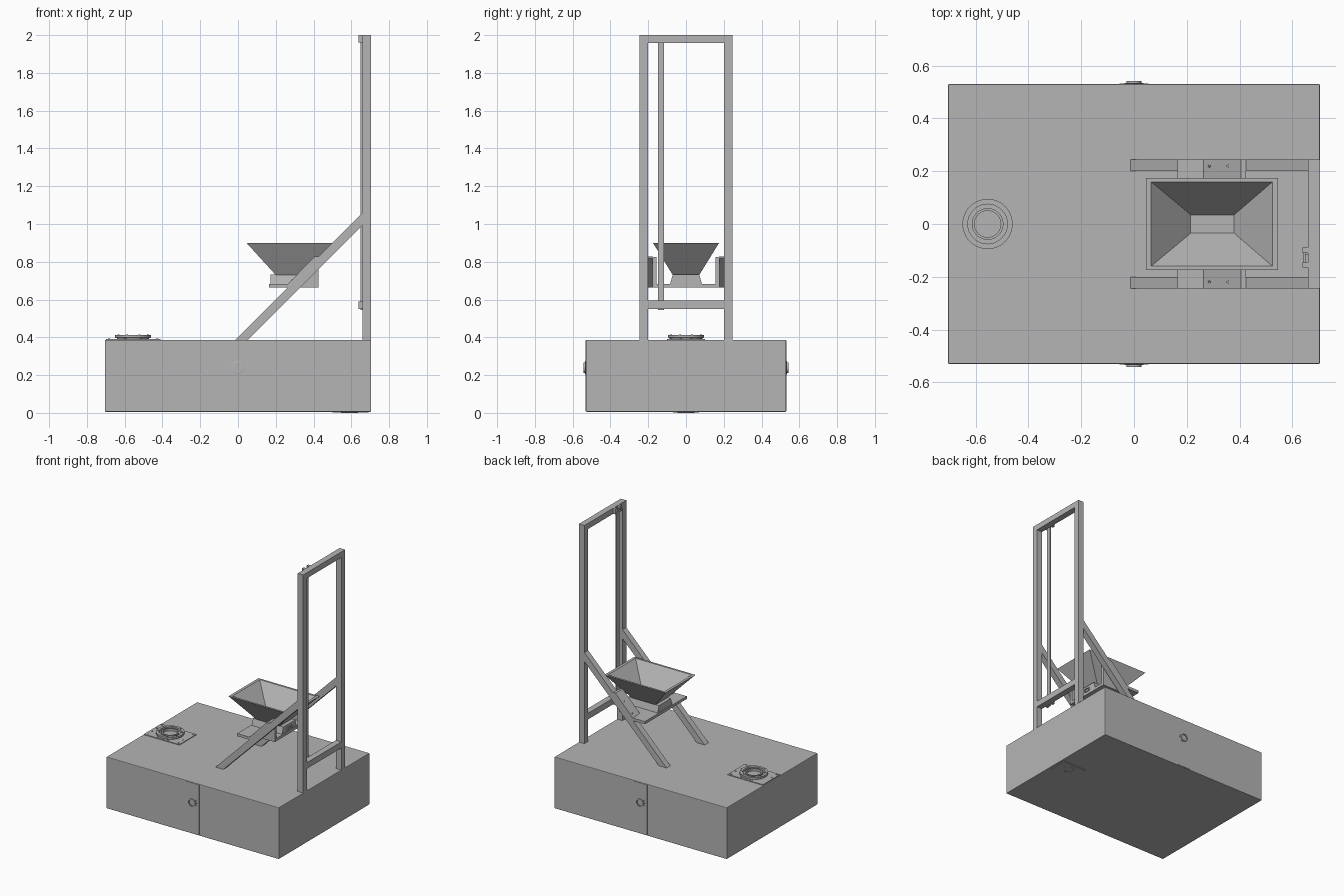
import bpy, bmesh
from math import sin, cos, pi
from mathutils import Matrix

old = bpy.data.objects.get("Cube")
if old:
    bpy.data.objects.remove(old)

# One plain grey for the whole machine
GREY = (0.46, 0.46, 0.46, 1)
grey = bpy.data.materials.new("plain_grey")
grey.use_nodes = True
grey.diffuse_color = GREY
grey.node_tree.nodes["Principled BSDF"].inputs["Base Color"].default_value = GREY


def finish(name, bm, smooth=False):
    bmesh.ops.recalc_face_normals(bm, faces=bm.faces)
    mesh = bpy.data.meshes.new(name)
    bm.to_mesh(mesh)
    bm.free()
    mesh.materials.append(grey)
    ob = bpy.data.objects.new(name, mesh)
    bpy.context.collection.objects.link(ob)
    if smooth:
        bpy.ops.object.select_all(action="DESELECT")
        ob.select_set(True)
        bpy.context.view_layer.objects.active = ob
        bpy.ops.object.shade_smooth_by_angle(angle=0.6)
    return ob


def box(name, xs, ys, zs, bevel=0):
    """Box given by its low and high limit on each axis."""
    bm = bmesh.new()
    bmesh.ops.create_cube(bm, size=1)
    for v in bm.verts:
        v.co = [lim[0] if c < 0 else lim[1] for c, lim in zip(v.co, (xs, ys, zs))]
    if bevel:
        bmesh.ops.bevel(bm, geom=bm.edges[:], offset=bevel, segments=2,
                        profile=0.5, affect="EDGES")
    return finish(name, bm)


def slab(name, outline, y0, y1):
    """Extrude an x-z outline along y."""
    bm = bmesh.new()
    face = bm.faces.new([bm.verts.new((x, y0, z)) for x, z in outline])
    out = bmesh.ops.extrude_face_region(bm, geom=[face])
    for v in out["geom"]:
        if isinstance(v, bmesh.types.BMVert):
            v.co.y = y1
    return finish(name, bm)


def lathe(name, profile, place, sides=48):
    """Spin a radius-height profile around z, then place it."""
    bm = bmesh.new()
    rings = [[bm.verts.new((r * cos(2 * pi * i / sides), r * sin(2 * pi * i / sides), z))
              for i in range(sides)] for r, z in profile]
    for a, b in zip(rings, rings[1:]):
        for i in range(sides):
            j = (i + 1) % sides
            bm.faces.new((a[i], a[j], b[j], b[i]))
    bm.faces.new(rings[0])
    bm.faces.new(rings[-1])
    bm.transform(place)
    return finish(name, bm, True)


def bolt(name, x, y, z, r=0.006, tilt=0):
    place = Matrix.Translation((x, y, z)) @ Matrix.Rotation(tilt, 4, "Y")
    lathe(name, [(r, -0.001), (r, 0.002), (r * 0.5, 0.002), (r * 0.5, 0.0)], place, 16)


# Base cabinet
box("base_cabinet", (-0.705, 0.705), (-0.53, 0.53), (0.006, 0.387), 0.004)

# Front and back cover strips with round ports
port = [(0.036, 0), (0.036, 0.003), (0.028, 0.004), (0.028, 0.011),
        (0.022, 0.011), (0.022, 0.005)]
for side, label in ((-1, "front"), (1, "back")):
    box(label + "_strip", (-0.055, 0.055), sorted((side * 0.529, side * 0.533)), (0.01, 0.383))
    lathe(label + "_port", port, Matrix.Translation((0, side * 0.531, 0.24))
          @ Matrix.Rotation(-side * pi / 2, 4, "X"))

# Drain plate underneath
box("drain_plate", (0.5, 0.69), (-0.07, 0.07), (0.001, 0.008))
lathe("drain_ring", [(0.045, 0.002), (0.045, 0), (0.03, 0), (0.03, 0.001)],
      Matrix.Translation((0.59, 0, 0)))

# Flanged inlet on top
cx = -0.555
box("inlet_plate", (-0.7, -0.41), (-0.1, 0.1), (0.385, 0.392))
lathe("inlet_ring", [(0.085, 0.39), (0.085, 0.397), (0.095, 0.398), (0.095, 0.412),
                     (0.075, 0.412), (0.075, 0.394), (0.06, 0.394), (0.06, 0.41),
                     (0.05, 0.41), (0.05, 0.393)], Matrix.Translation((cx, 0, 0)))
for i in range(4):
    for j in range(4):
        if i in (0, 3) or j in (0, 3):
            bolt("inlet_bolt", cx + (i - 1.5) * 0.085, (j - 1.5) * 0.056, 0.392)
for i in range(8):
    a = 2 * pi * (i + 0.5) / 8
    bolt("ring_bolt", cx + 0.085 * cos(a), 0.085 * sin(a), 0.412, 0.005)

# Upright frame and diagonal braces
for side, label in ((-1, "front"), (1, "back")):
    ys = sorted((side * 0.2, side * 0.245))
    box(label + "_post", (0.66, 0.705), ys, (0.385, 2))
    slab(label + "_brace", [(-0.015, 0.385), (0.05, 0.385), (0.66, 0.995), (0.66, 1.06)], *ys)
box("top_beam", (0.66, 0.705), (-0.2, 0.2), (1.958, 2))
box("lower_beam", (0.66, 0.705), (-0.2, 0.2), (0.55, 0.595))

# Guide rail with its end brackets
box("guide_rail", (0.648, 0.66), (-0.148, -0.116), (0.545, 1.98))
for z in (0.55, 1.96):
    for y in (-0.165, -0.11):
        box("rail_clamp", (0.638, 0.66), (y, y + 0.02), (z, z + 0.04))
    box("rail_pin", (0.642, 0.65), (-0.15, -0.105), (z + 0.014, z + 0.026))

# Cradle carrying the hopper between the braces
box("cradle_floor", (0.165, 0.425), (-0.175, 0.175), (0.663, 0.683))
for side, label in ((-1, "front"), (1, "back")):
    ys = sorted((side * 0.175, side * 0.245))
    box(label + "_cradle_foot", (0.165, 0.265), ys, (0.663, 0.683))
    slab(label + "_cradle_wall", [(0.25, 0.663), (0.425, 0.663), (0.425, 0.825), (0.405, 0.825)],
         *sorted((side * 0.157, side * 0.177)))
    slab(label + "_cradle_flange", [(0.245, 0.663), (0.265, 0.663), (0.425, 0.82),
                                    (0.425, 0.828), (0.405, 0.828)], *ys)
    for x in (0.285, 0.355):
        bolt("flange_bolt", x, side * 0.22, x + 0.42, 0.007, -pi / 4)

# Throat block, narrowing upward, with an outlet window
bm = bmesh.new()
bmesh.ops.create_cube(bm, size=1)
for v in bm.verts:
    top = v.co.z > 0
    v.co = (0.42 if v.co.x > 0 else 0.172,
            (1 if v.co.y > 0 else -1) * (0.07 if top else 0.085), 0.732 if top else 0.68)
finish("throat_block", bm)
for y in (-0.025, 0.017):
    box("outlet_side", (0.418, 0.427), (y, y + 0.008), (0.688, 0.712))
for z in (0.684, 0.708):
    box("outlet_lip", (0.418, 0.427), (-0.025, 0.025), (z, z + 0.006))

# Hopper funnel with a thin rim: x limits, half width, height of each loop
loops = [(0.2, 0.39, 0.07, 0.73), (0.045, 0.545, 0.175, 0.9),
         (0.065, 0.525, 0.16, 0.9), (0.215, 0.38, 0.035, 0.738)]
bm = bmesh.new()
rings = [[bm.verts.new(p) for p in ((a, -w, z), (b, -w, z), (b, w, z), (a, w, z))]
         for a, b, w, z in loops]
for r, s in zip(rings, rings[1:]):
    for i in range(4):
        j = (i + 1) % 4
        bm.faces.new((r[i], r[j], s[j], s[i]))
bm.faces.new(rings[0])
bm.faces.new(rings[-1])
finish("hopper", bm)
bolt("hopper_bolt", 0.295, 0, 0.738, 0.012)
